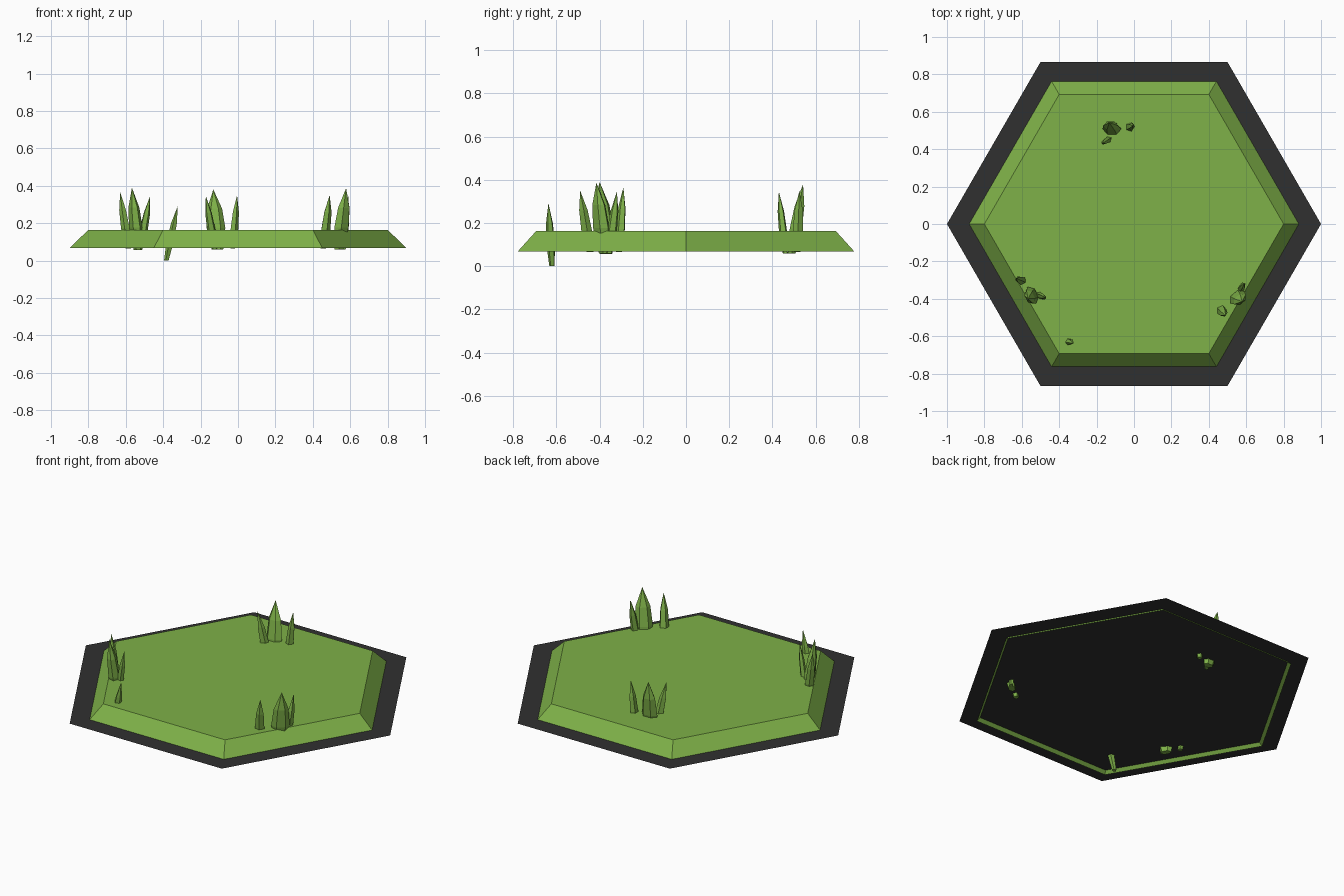
import bpy, bmesh
from math import cos, sin, pi, radians
from mathutils import Vector

if "Cube" in bpy.data.objects:
    bpy.data.objects.remove(bpy.data.objects["Cube"])


def material(name, rgb):
    m = bpy.data.materials.new(name)
    m.diffuse_color = (*rgb, 1)
    m.use_nodes = True
    m.node_tree.nodes["Principled BSDF"].inputs["Base Color"].default_value = m.diffuse_color
    return m


GREEN = material("grass_green", (0.21, 0.44, 0.065))
DARK = material("dark_grey", (0.03, 0.03, 0.03))


def make_object(name, bm, mat):
    me = bpy.data.meshes.new(name)
    bm.to_mesh(me)
    bm.free()
    me.materials.append(mat)
    ob = bpy.data.objects.new(name, me)
    bpy.context.collection.objects.link(ob)
    return ob


def ring(bm, centre, rx, ry, n, turn=0.0):
    c, s = cos(turn), sin(turn)
    pts = []
    for i in range(n):
        a = 2 * pi * i / n
        x, y = rx * cos(a), ry * sin(a)
        pts.append(bm.verts.new(Vector(centre) + Vector((x * c - y * s, x * s + y * c, 0))))
    return pts


def bridge(bm, a, b):
    n = len(a)
    for i in range(n):
        j = (i + 1) % n
        bm.faces.new((a[i], a[j], b[j], b[i]))


# thin dark hexagonal sheet
bm = bmesh.new()
bm.faces.new(ring(bm, (0, 0, 0.086), 1, 1, 6))
make_object("base_sheet", bm, DARK)

# bevelled grass slab, open underneath, sinking slightly through the sheet
bm = bmesh.new()
low = ring(bm, (0, 0, 0.068), 0.9, 0.9, 6)
top = ring(bm, (0, 0, 0.164), 0.8, 0.8, 6)
bridge(bm, low, top)
bm.faces.new(top)
make_object("grass_slab", bm, GREEN)


# pointed, faceted leaf leaning from base to tip
def blade(name, base, tip, width, depth, turn, sides=5):
    bm = bmesh.new()
    base, tip = Vector(base), Vector(tip)
    prev = None
    for t, k in ((0, 0.62), (0.36, 1.0), (0.68, 0.8)):
        cur = ring(bm, base.lerp(tip, t), width * k / 2, depth * k / 2, sides, radians(turn))
        if prev:
            bridge(bm, prev, cur)
        else:
            bm.faces.new(cur[::-1])
        prev = cur
    apex = bm.verts.new(tip)
    for i in range(sides):
        bm.faces.new((prev[i], prev[(i + 1) % sides], apex))
    make_object(name, bm, GREEN)


# back tuft
blade("back_tuft_large", (-0.11, 0.49, 0.06), (-0.132, 0.542, 0.38), 0.10, 0.065, 0, 6)
blade("back_tuft_right", (-0.03, 0.515, 0.065), (-0.005, 0.525, 0.35), 0.045, 0.05, 0)
blade("back_tuft_left", (-0.125, 0.46, 0.06), (-0.172, 0.43, 0.345), 0.05, 0.035, 30)

# left tuft
blade("left_tuft_large", (-0.535, -0.37, 0.057), (-0.567, -0.40, 0.39), 0.10, 0.065, 117, 6)
blade("left_tuft_outer", (-0.585, -0.31, 0.065), (-0.63, -0.29, 0.365), 0.045, 0.05, 117)
blade("left_tuft_inner", (-0.525, -0.375, 0.06), (-0.47, -0.395, 0.345), 0.05, 0.035, 147)

# right tuft
blade("right_tuft_large", (0.54, -0.38, 0.06), (0.578, -0.415, 0.387), 0.10, 0.065, 220, 6)
blade("right_tuft_inner", (0.455, -0.445, 0.065), (0.49, -0.49, 0.35), 0.055, 0.05, 220)
blade("right_tuft_outer", (0.565, -0.355, 0.06), (0.59, -0.32, 0.345), 0.05, 0.035, 250)

# lone blade rooted lower, near the front left
blade("lone_blade", (-0.382, -0.62, 0.0), (-0.322, -0.637, 0.292), 0.045, 0.04, 40)
